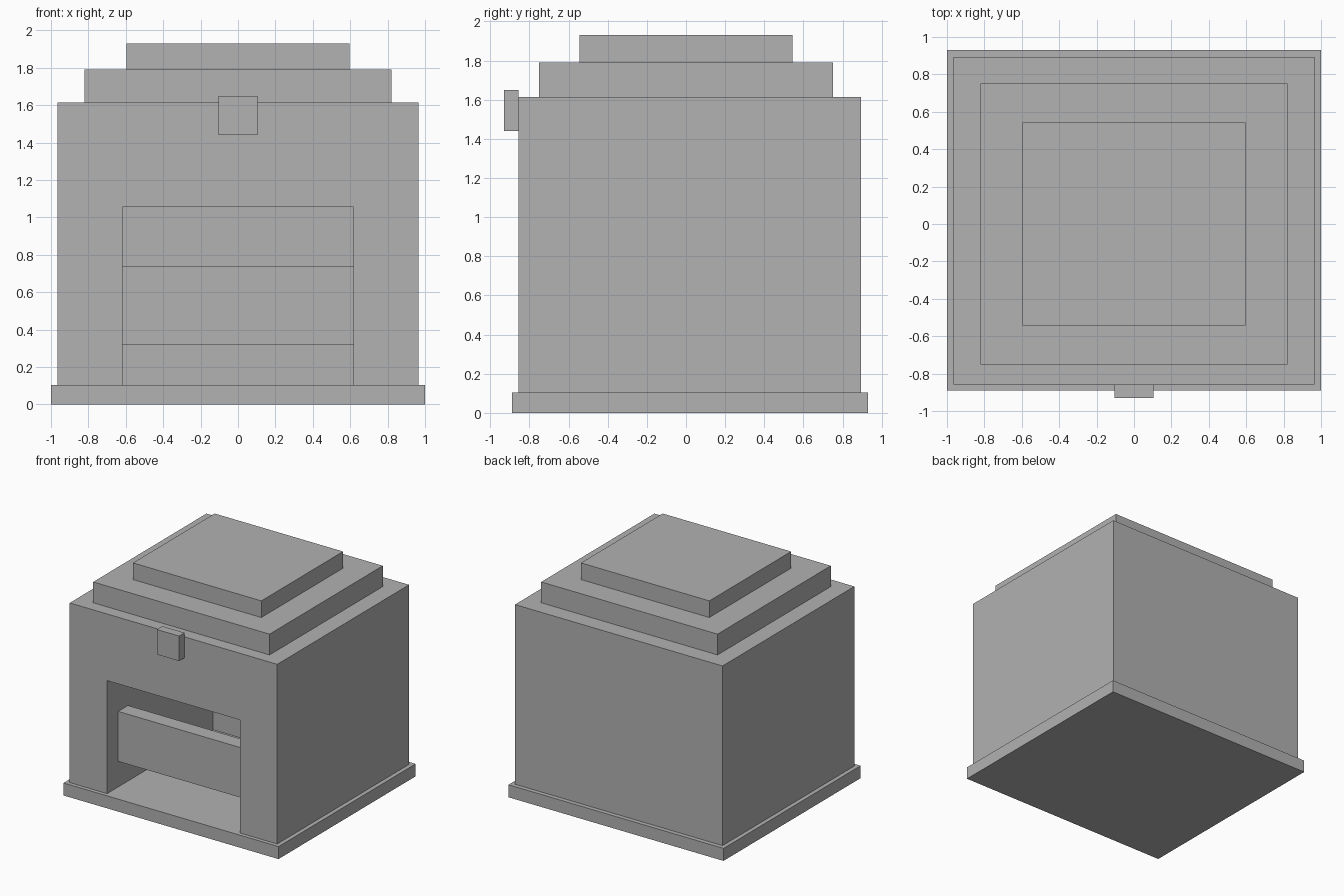
import bpy

if "Cube" in bpy.data.objects:
    bpy.data.objects.remove(bpy.data.objects["Cube"])

grey = bpy.data.materials.new("stone_grey")
grey.diffuse_color = (0.445, 0.445, 0.445, 1)
grey.use_nodes = True
grey.node_tree.nodes["Principled BSDF"].inputs["Base Color"].default_value = grey.diffuse_color


def box(name, x, y, z):
    """Box symmetric in x, spanning the given y and z ranges."""
    bpy.ops.mesh.primitive_cube_add(size=1, location=(0, sum(y) / 2, sum(z) / 2))
    ob = bpy.context.object
    ob.name = name
    ob.scale = (2 * x, y[1] - y[0], z[1] - z[0])
    bpy.ops.object.transform_apply(location=True, rotation=False, scale=True)
    ob.data.materials.append(grey)
    return ob


# Base slab and main block
box("base_slab", 1.0, (-0.89, 0.93), (0, 0.105))
body = box("main_block", 0.965, (-0.857, 0.893), (0.105, 1.615))

# Deep front opening, cut down to the base slab
cutter = box("opening_cutter", 0.617, (-1.2, 0.55), (-0.2, 1.055))
cutter.hide_render = True
cut = body.modifiers.new("opening", 'BOOLEAN')
cut.operation = 'DIFFERENCE'
cut.solver = 'EXACT'
cut.object = cutter
bpy.context.view_layer.objects.active = body
bpy.ops.object.modifier_apply(modifier=cut.name)
bpy.data.objects.remove(cutter)

# Crossbar spanning the opening
box("crossbar", 0.617, (-0.71, -0.58), (0.32, 0.74))

# Stepped roof
box("lower_roof_step", 0.82, (-0.752, 0.752), (1.615, 1.79))
box("upper_roof_step", 0.597, (-0.543, 0.543), (1.79, 1.93))

# Small keystone block on the front
box("keystone", 0.104, (-0.93, -0.857), (1.44, 1.65))
